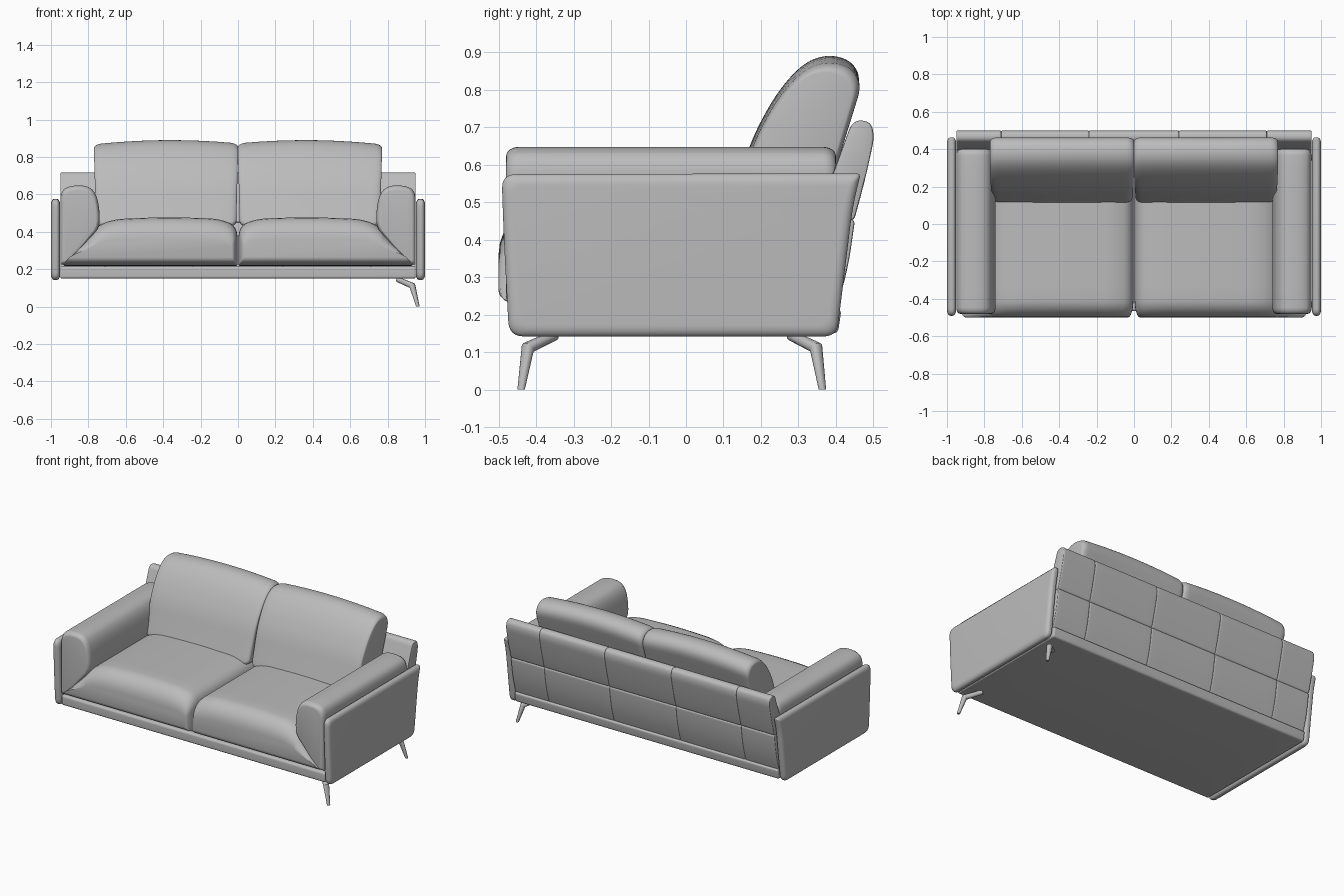
import bpy, bmesh, math
from mathutils import Vector

if "Cube" in bpy.data.objects:
    bpy.data.objects.remove(bpy.data.objects["Cube"])

mat = bpy.data.materials.new("grey upholstery")
mat.diffuse_color = (0.5, 0.5, 0.5, 1)
mat.use_nodes = True
mat.node_tree.nodes["Principled BSDF"].inputs["Base Color"].default_value = mat.diffuse_color


def rounded(points, n=6):
    """Closed outline; each point is (u, v, corner radius)."""
    out = []
    for i, (u, v, r) in enumerate(points):
        p = Vector((u, v))
        a = Vector(points[i - 1][:2]) - p
        b = Vector(points[(i + 1) % len(points)][:2]) - p
        p0 = p + a.normalized() * min(r, a.length * .49)
        p1 = p + b.normalized() * min(r, b.length * .49)
        for k in range(n + 1):
            t = k / n
            out.append(p0 * (1 - t) ** 2 + p * 2 * t * (1 - t) + p1 * t * t)
    return out


def finish(ob, angle=40):
    ob.data.materials.clear()
    ob.data.materials.append(mat)
    bpy.ops.object.select_all(action='DESELECT')
    ob.select_set(True)
    bpy.context.view_layer.objects.active = ob
    bpy.ops.object.shade_smooth_by_angle(angle=math.radians(angle))


def loft(name, points, axis, a, b, depth, inset, side=1, centre=None, deform=None):
    """Extrude a rounded outline from a to b along an axis, with puffed ends."""
    prof = rounded(points)
    us, vs = [p.x for p in prof], [p.y for p in prof]
    hu, hv = (max(us) - min(us)) / 2, (max(vs) - min(vs)) / 2
    cu, cv = centre or ((max(us) + min(us)) / 2, (max(vs) + min(vs)) / 2)
    ends = []
    for k in range(7):
        t = math.radians(15 * k)
        ends.append((depth * (1 - math.cos(t)), 1 - math.sin(t)))
    secs = [(a + d, s) for d, s in ends]
    secs += [(a + depth + (b - a - 2 * depth) * k / 9, 0) for k in range(1, 9)]
    secs += [(b - d, s) for d, s in reversed(ends)]
    bm = bmesh.new()
    rings = []
    for pos, s in secs:
        ring = []
        for p in prof:
            u = cu + (p.x - cu) * (1 - s * inset[0] / hu)
            v = cv + (p.y - cv) * (1 - s * inset[1] / hv)
            co = (pos, u, v) if axis == 'x' else (u, pos, v)
            if deform:
                co = deform(*co)
            ring.append(bm.verts.new((co[0] * side, co[1], co[2])))
        rings.append(ring)
    n = len(prof)
    for r0, r1 in zip(rings, rings[1:]):
        for i in range(n):
            j = (i + 1) % n
            bm.faces.new((r0[i], r0[j], r1[j], r1[i]))
    bm.faces.new(rings[0])
    bm.faces.new(rings[-1])
    bmesh.ops.remove_doubles(bm, verts=bm.verts, dist=1e-5)
    bmesh.ops.recalc_face_normals(bm, faces=bm.faces)
    me = bpy.data.meshes.new(name)
    bm.to_mesh(me)
    bm.free()
    ob = bpy.data.objects.new(name, me)
    bpy.context.collection.objects.link(ob)
    finish(ob)


def leg(name, pts):
    cu = bpy.data.curves.new(name, 'CURVE')
    cu.dimensions = '3D'
    cu.bevel_depth = 1
    cu.bevel_resolution = 3
    cu.use_fill_caps = True
    sp = cu.splines.new('POLY')
    sp.points.add(len(pts) - 1)
    for q, (x, y, z, r) in zip(sp.points, pts):
        q.co = (x, y, z, 1)
        q.radius = r
    ob = bpy.data.objects.new(name, cu)
    bpy.context.collection.objects.link(ob)
    bpy.ops.object.select_all(action='DESELECT')
    ob.select_set(True)
    bpy.context.view_layer.objects.active = ob
    bpy.ops.object.convert(target='MESH')
    ob = bpy.context.object
    for v in ob.data.vertices:      # flat feet
        v.co.z = 0 if v.co.z < .012 else v.co.z
    finish(ob)


# base frame
loft("base_frame", [(-.465, .15, .015), (.405, .15, .015), (.415, .215, .015), (-.465, .215, .015)],
     'x', -.95, .95, .01, (.008, .008))

panel = [(-.492, .575, .04), (.466, .577, .012), (.445, .49, .06), (.402, .142, .035),
         (-.472, .142, .04), (-.486, .4, .1)]
arm = [(.95, .225, .01), (.95, .615, .05), (.90, .648, .06), (.80, .648, .06), (.755, .60, .06),
       (.738, .50, .05), (.742, .42, .04), (.915, .225, .01)]
seat = [(.003, .218, .01), (.94, .218, .02), (.75, .435, .05), (.66, .468, .06), (.38, .48, .15),
        (.10, .47, .06), (.003, .43, .06)]
cushion = [(.10, .43, .03), (.135, .54, .06), (.175, .67, .06), (.24, .79, .06), (.31, .87, .06),
           (.375, .895, .06), (.44, .88, .05), (.468, .83, .04), (.42, .68, .1), (.34, .43, .03)]


# pillow tops dip at their ends, and the front face swells
def sag(x, y, z):
    t = (x - .36) / .4
    k = max(0, (z - .45) / .43)
    return (x + .012 * (k - .5) * t, y + .012 * t * t * (1 - k), z - .022 * k * t * t)


for s, w in ((1, "right"), (-1, "left")):
    loft(f"{w}_side_panel", panel, 'x', .951, 1.0, .02, (.03, .03), s)
    loft(f"{w}_armrest", arm, 'y', -.48, .40, .035, (.02, .025), s)
    loft(f"{w}_seat_cushion", seat, 'y', -.5, .30, .10, (.03, .08), s, (.46, .29))
    loft(f"{w}_back_cushion", cushion, 'x', .004, .765, .04, (.022, .022), s, None, sag)
    leg(f"{w}_front_leg", [(.855, -.35, .145, .014), (.932, -.422, .112, .018), (.962, -.44, 0, .010)])
    leg(f"{w}_rear_leg", [(.855, .28, .145, .014), (.932, .347, .112, .018), (.962, .364, 0, .010)])

# backrest: two rows of five upholstered panels
rows = {"lower": [(.30, .20, .01), (.395, .195, .02), (.432, .32, .12), (.451, .455, .015), (.36, .455, .01)],
        "upper": [(.345, .45, .01), (.448, .45, .015), (.478, .56, .1), (.503, .675, .03),
                  (.493, .716, .03), (.445, .720, .03)]}
cols = [-.95, -.71, -.24, .24, .71, .95]
for row, prof in rows.items():
    for i in range(5):
        loft(f"{row}_back_panel_{i + 1}", prof, 'x', cols[i], cols[i + 1], .012, (.005, .005))
